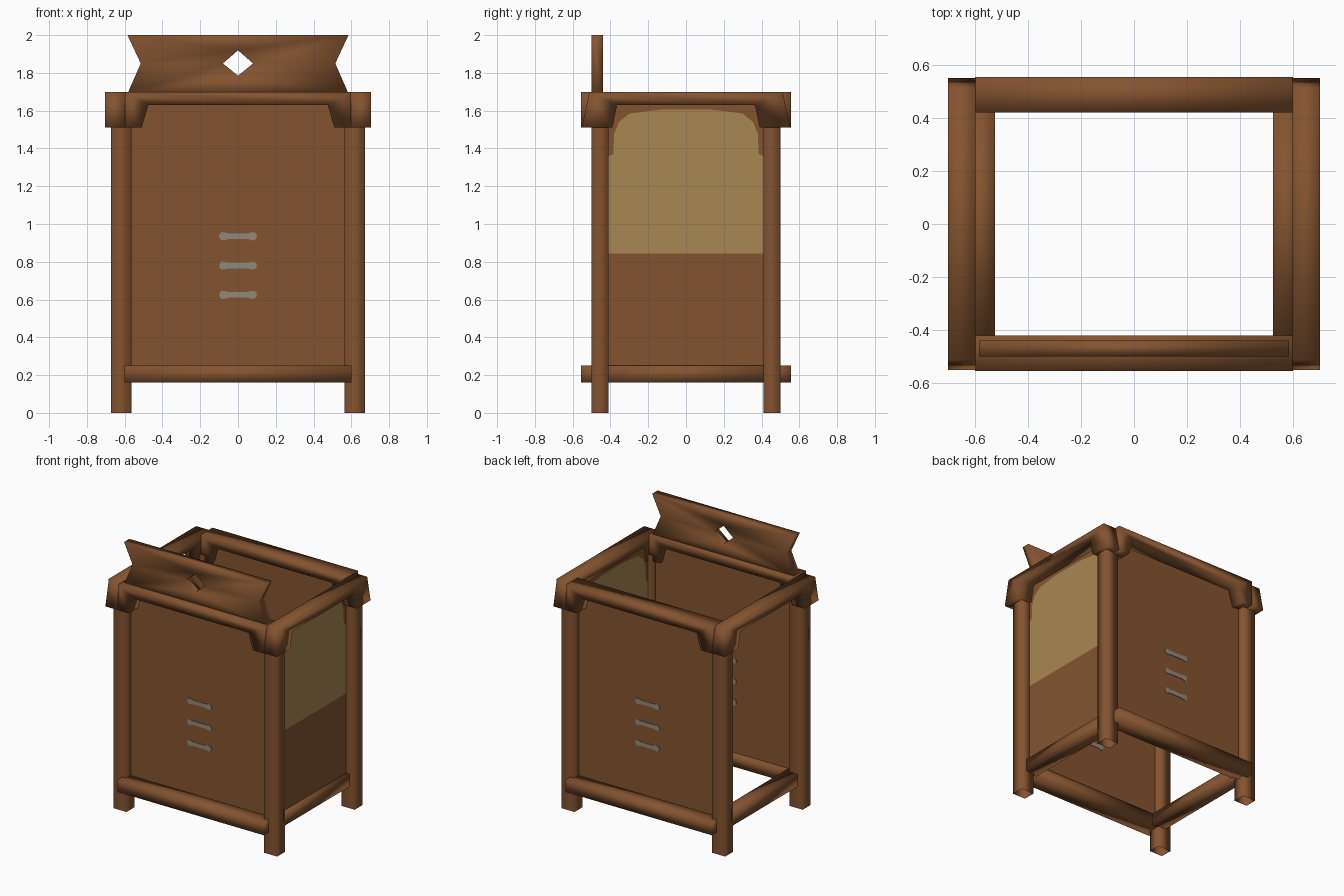
import bpy, bmesh, math
from mathutils import Vector

if "Cube" in bpy.data.objects:
    bpy.data.objects.remove(bpy.data.objects["Cube"])


def material(name, rgb):
    m = bpy.data.materials.new(name)
    m.diffuse_color = (*rgb, 1)
    m.use_nodes = True
    m.node_tree.nodes["Principled BSDF"].inputs["Base Color"].default_value = m.diffuse_color
    return m


WOOD = material("brown wood", (0.23, 0.088, 0.029))
STRAW = material("straw yellow", (0.40, 0.245, 0.085))
GREY = material("slot grey", (0.29, 0.25, 0.195))


def make(name, verts, faces, mats=(WOOD,), smooth=True, ids=None):
    me = bpy.data.meshes.new(name)
    me.from_pydata(verts, [], faces)
    for m in mats:
        me.materials.append(m)
    bm = bmesh.new()
    bm.from_mesh(me)
    bm.faces.ensure_lookup_table()
    for i, f in enumerate(bm.faces):
        f.smooth = smooth
        f.material_index = ids[i] if ids else 0
    if not ids:
        bmesh.ops.recalc_face_normals(bm, faces=bm.faces)
    bm.to_mesh(me)
    bm.free()
    ob = bpy.data.objects.new(name, me)
    bpy.context.collection.objects.link(ob)
    return ob


def prism(name, profile, a, b, place, mat=WOOD, smooth=True, caps=True):
    """Extrude a 2D profile from a to b; place(u, v, w) gives the 3D point."""
    n = len(profile)
    verts = [place(u, v, w) for w in (a, b) for u, v in profile]
    faces = [(i, (i + 1) % n, n + (i + 1) % n, n + i) for i in range(n)]
    if caps:
        faces += [tuple(range(n)), tuple(range(n, 2 * n))]
    return make(name, verts, faces, (mat,), smooth)


def along_y(u, v, w):
    return (u, w, v)


def along_x(u, v, w):
    return (w, u, v)


def rect(u0, u1, v0, v1):
    return [(u0, v0), (u1, v0), (u1, v1), (u0, v1)]


def arch(top, end, foot, shoulder):
    """Beam outline with a raised middle."""
    half = [(shoulder, 1.63), (foot, 1.51), (end, 1.51), (top, 1.70)]
    return half + [(-u, v) for u, v in reversed(half)]


# corner posts: open tubes
for sx, xs in (("left", -1), ("right", 1)):
    for sy, ys in (("front", -1), ("back", 1)):
        prism(f"{sy}_{sx}_post", rect(xs * .565, xs * .672, ys * .41, ys * .5),
              0, 1.56, lambda u, v, w: (u, v, w), caps=False)

# top beams and lower rails
for side, s in (("front", -1), ("back", 1)):
    prism(f"{side}_top_beam", arch(.598, .598, .51, .475), s * .42, s * .555, along_y)
    prism(f"{side}_lower_rail", rect(-.6, .6, .16, .252), s * .425, s * .555, along_y)
for side, s in (("left", -1), ("right", 1)):
    prism(f"{side}_top_beam", arch(.512, .552, .39, .365), s * .598, s * .703, along_x)
    prism(f"{side}_lower_rail", rect(-.44, .44, .16, .252), s * .525, s * .628, along_x)

# front and back panels with three rounded slots each
slot = []
for s in (1, -1):
    for k in range(7):
        t = math.radians(-90 + 30 * k)
        slot.append((s * (.08 + .02 * math.cos(t)), s * .022 * math.sin(t)))
    slot += [(s * .05, s * .015), (-s * .05, s * .015)]
for side, y in (("front", -.45), ("back", .45)):
    make(f"{side}_panel", [along_y(u, v, y) for u, v in rect(-.6, .6, .2, 1.66)],
         [(0, 1, 2, 3)], smooth=False)
    for i, z in enumerate((.935, .78, .625)):
        prism(f"{side}_slot_{i + 1}", [(u, z + v) for u, v in slot],
              y - .004, y + .004, along_y, GREY, smooth=False)

# right panel: brown below, straw screen above with cut top corners
curve = [(.41, 1.36), (.385, 1.37), (.38, 1.48), (.355, 1.54), (.30, 1.585), (.14, 1.605)]
left = [(-u, v) for u, v in reversed(curve)]
pts = [(-.46, .2), (.46, .2), (.46, .845), (.46, 1.36)] + curve + left
pts += [(-.46, 1.36), (-.46, .845), (-.46, 1.66), (.46, 1.66)]
n = 4 + 2 * len(curve)
screen = [n + 1, 2] + list(range(3, n + 1))
border = list(range(3, n + 1)) + [n + 2, n + 3]
make("right_panel", [along_x(u, v, .6) for u, v in pts],
     [(0, 1, 2, n + 1), screen, border], (WOOD, STRAW), False, [0, 1, 0])

# sign board with notched ends and a diamond hole
outer = [(-.585, 2), (.585, 2), (.515, 1.85), (.585, 1.69), (-.585, 1.69), (-.515, 1.85)]
hole = [(0, 1.92), (.08, 1.85), (0, 1.785), (-.08, 1.85)]
sign = make("sign_board", [along_y(u, v, -.47) for u, v in outer + hole],
            [(0, 1, 6), (1, 2, 7, 6), (2, 3, 8, 7), (3, 4, 8), (4, 5, 9, 8), (5, 0, 6, 9)])
solid = sign.modifiers.new("thickness", 'SOLIDIFY')
solid.thickness = .062
solid.offset = 0
